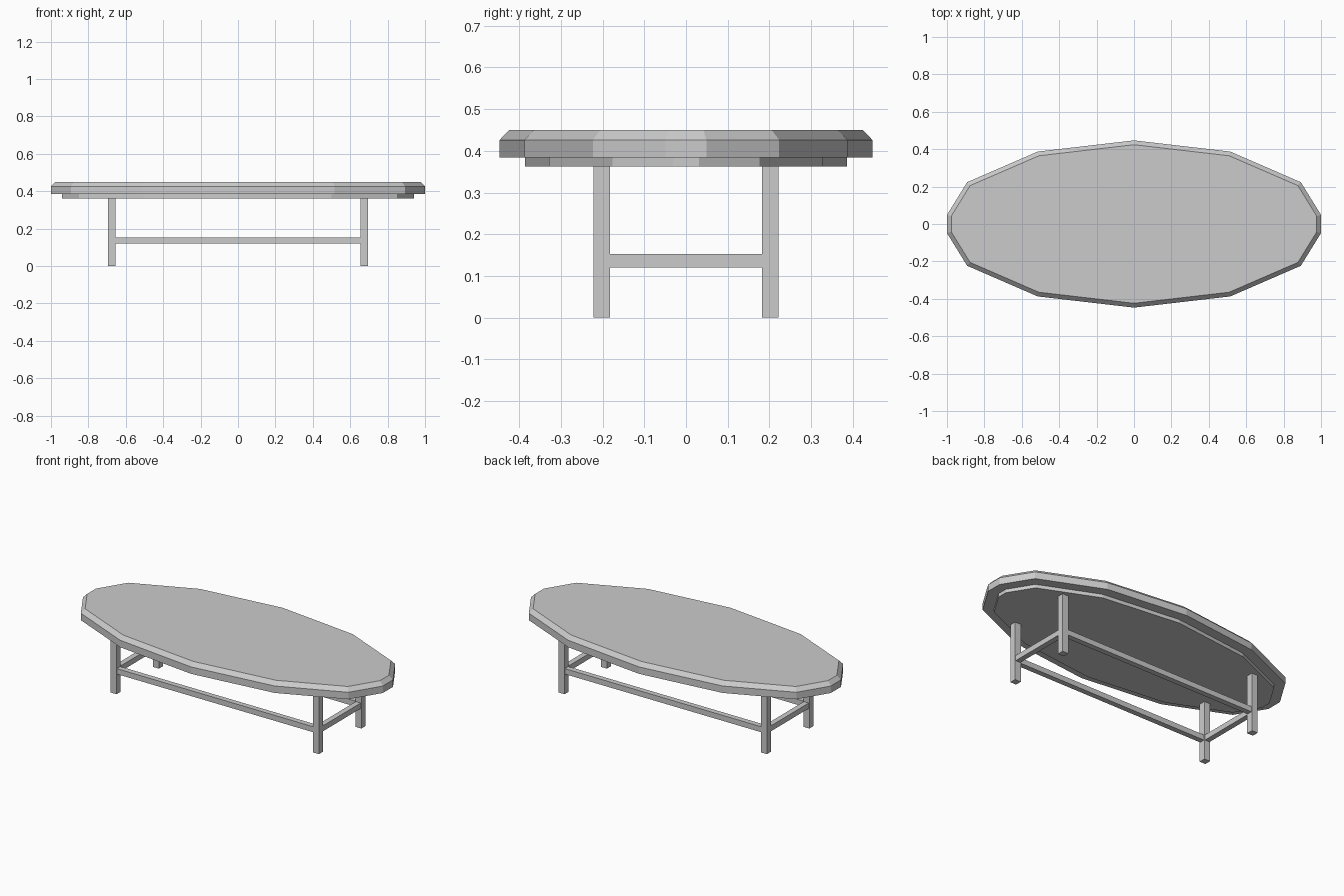
import bpy
import bmesh
from math import cos, sin, radians
from mathutils import Vector

cube = bpy.data.objects.get("Cube")
if cube:
    bpy.data.objects.remove(cube, do_unlink=True)

# One plain grey for the whole table
grey = bpy.data.materials.new("plain_grey")
grey.use_nodes = True
colour = (0.6, 0.6, 0.6, 1)
grey.diffuse_color = colour
grey.node_tree.nodes["Principled BSDF"].inputs["Base Color"].default_value = colour


def finish(name, bm):
    bmesh.ops.recalc_face_normals(bm, faces=bm.faces)
    mesh = bpy.data.meshes.new(name)
    bm.to_mesh(mesh)
    bm.free()
    mesh.materials.append(grey)
    obj = bpy.data.objects.new(name, mesh)
    bpy.context.collection.objects.link(obj)
    return obj


def box(name, low, high):
    bm = bmesh.new()
    bmesh.ops.create_cube(bm, size=1)
    low, high = Vector(low), Vector(high)
    bmesh.ops.scale(bm, vec=high - low, verts=bm.verts)
    bmesh.ops.translate(bm, vec=(low + high) / 2, verts=bm.verts)
    return finish(name, bm)


def oval_outline():
    """Twelve-sided oval with both pointed ends cut flat."""
    rx, ry = 1.03, 0.447
    side = [Vector((rx * cos(radians(a)), ry * sin(radians(a)))) for a in (30, 60, 90, 120, 150)]
    tip = Vector((rx, 0))
    cut = tip.lerp(side[0], (rx - 1) / (rx - side[0].x))
    half = [cut] + side + [Vector((-cut.x, cut.y))]
    return half + [-p for p in half]


def inset(points, distance):
    """Move every edge of a counter-clockwise outline inward."""
    result = []
    for i, p in enumerate(points):
        d1 = (p - points[i - 1]).normalized()
        d2 = (points[(i + 1) % len(points)] - p).normalized()
        n1, n2 = Vector((-d1.y, d1.x)), Vector((-d2.y, d2.x))
        result.append(p + (n1 + n2) * distance / (1 + n1.dot(n2)))
    return result


def layered(name, layers):
    """Solid through stacked outlines, given as (inset, height)."""
    bm = bmesh.new()
    rings = [[bm.verts.new((p.x, p.y, z)) for p in inset(oval_outline(), d)] for d, z in layers]
    bm.faces.new(rings[0])
    bm.faces.new(rings[-1])
    for a, b in zip(rings, rings[1:]):
        for i in range(len(a)):
            bm.faces.new((a[i - 1], a[i], b[i], b[i - 1]))
    return finish(name, bm)


# Top with chamfered rim, and the recessed plate below it
layered("table_top", [(0, 0.384), (0, 0.426), (0.023, 0.45)])
layered("under_plate", [(0.06, 0.362), (0.06, 0.384)])

# Legs and stretchers
LEG_X, LEG_Y, HALF = 0.675, 0.202, 0.02
BAR, LOW, HIGH = 0.0165, 0.12, 0.153
for sx, end in ((1, "left"), (-1, "right")):
    x = sx * LEG_X
    for sy, face in ((1, "back"), (-1, "front")):
        y = sy * LEG_Y
        box(f"{face}_{end}_leg", (x - HALF, y - HALF, 0), (x + HALF, y + HALF, 0.362))
    box(f"{end}_stretcher", (x - BAR, HALF - LEG_Y, LOW), (x + BAR, LEG_Y - HALF, HIGH))
for sy, face in ((1, "back"), (-1, "front")):
    y = sy * LEG_Y
    box(f"{face}_stretcher", (HALF - LEG_X, y - BAR, LOW), (LEG_X - HALF, y + BAR, HIGH))
